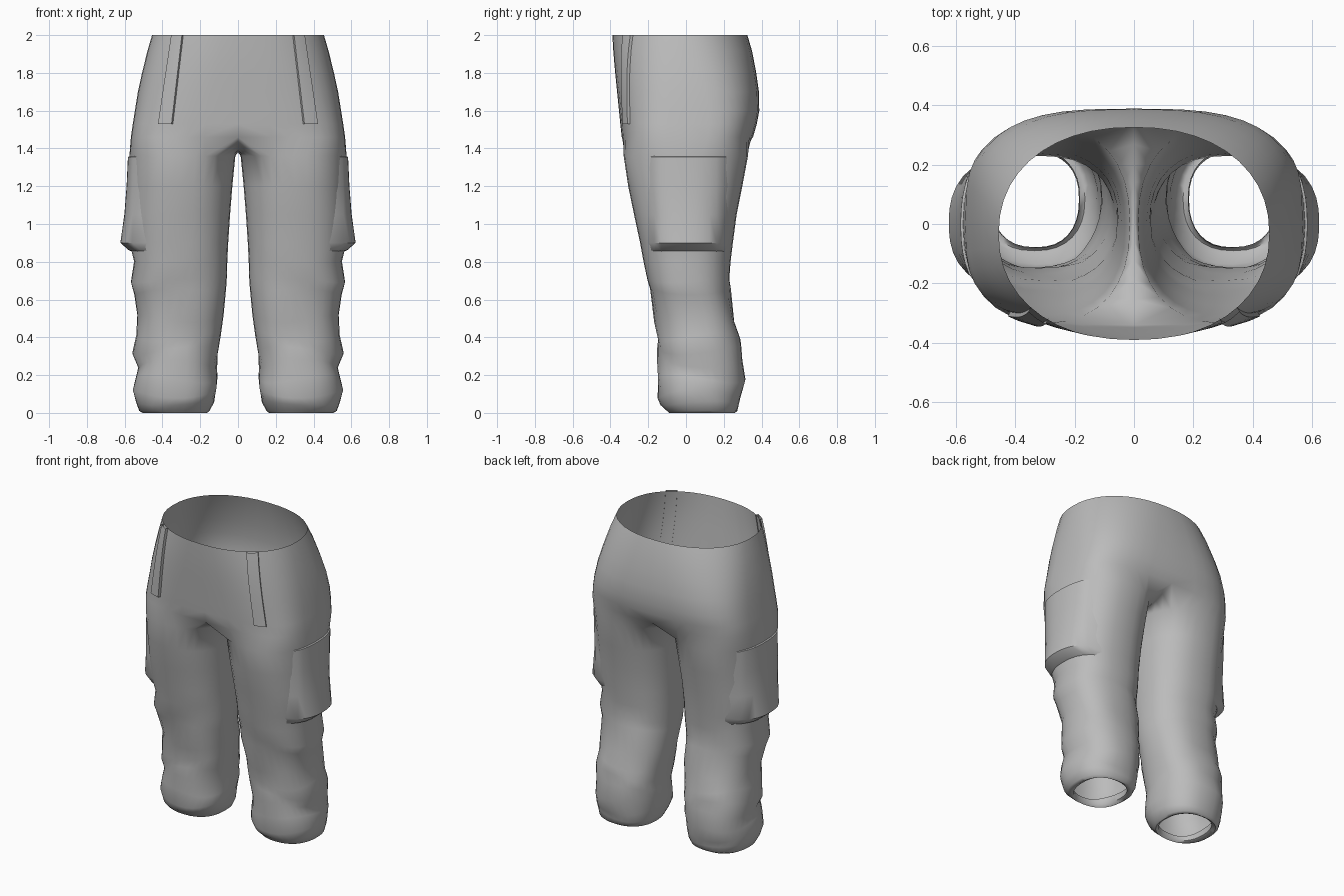
import bpy, bmesh
from math import sin, cos, pi, radians

cube = bpy.data.objects.get("Cube")
if cube:
    bpy.data.objects.remove(cube)

cloth = bpy.data.materials.new("grey cloth")
cloth.use_nodes = True
GREY = (0.5, 0.5, 0.5, 1)
cloth.diffuse_color = GREY
cloth.node_tree.nodes["Principled BSDF"].inputs["Base Color"].default_value = GREY

# Hip sections: height, half width, front y, back y
HIPS = [(2, .455, -.39, .325), (1.915, .48, -.385, .35), (1.8, .508, -.375, .372),
        (1.7, .53, -.365, .386), (1.6, .546, -.355, .388), (1.53, .557, -.348, .375),
        (1.46, .567, -.34, .355)]
# Leg sections: height, inner x, outer x, front y, back y
LEGS = [(1.36, .014, .575, -.33, .328), (1.2, .03, .572, -.306, .298),
        (1.05, .042, .572, -.275, .268), (.9, .052, .575, -.243, .248),
        (.8, .056, .55, -.224, .236), (.7, .062, .57, -.205, .23),
        (.64, .066, .55, -.194, .235), (.5, .078, .537, -.164, .262),
        (.4, .09, .54, -.155, .283), (.33, .1, .555, -.152, .296),
        (.26, .112, .532, -.15, .304), (.18, .11, .545, -.152, .312),
        (.1, .113, .555, -.152, .288), (.05, .125, .54, -.135, .28),
        (.01, .15, .523, -.1, .272), (0, .165, .505, -.09, .258),
        (.012, .185, .48, -.078, .24), (.05, .18, .485, -.08, .245)]
SIDES, OUTER, LEG_POWER = 32, 23, 2.35


def lerp_row(table, z):
    """Section of a table at height z."""
    for a, b in zip(table, table[1:]):
        if b[0] <= z <= a[0]:
            t = (a[0] - z) / (a[0] - b[0])
            return [p + (q - p) * t for p, q in zip(a, b)]
    return table[0]


def hip_power(z):
    """Roundness of the hips: oval at the waist, boxier above the legs."""
    return 2.2 + 2.2 * (2 - z)


def rounded(v, power):
    return abs(v) ** (2 / power) * (1 if v > 0 else -1)


def hip_ring(z, w, front, back):
    """Half ring from the front centre round the side to the back centre."""
    pts = []
    p = hip_power(z)
    for i in range(OUTER):
        a = -pi / 2 + pi * i / (OUTER - 1)
        x = 0 if i in (0, OUTER - 1) else w * rounded(cos(a), p)
        pts.append((x, (front + back) / 2 + (back - front) / 2 * rounded(sin(a), p), z))
    return pts


def leg_ring(z, x0, x1, front, back):
    """Closed leg ring; the lower leg gets slanted cloth folds."""
    pts = []
    fold = max(0, min(1, (.85 - z) / .3)) * min(1, z / .1)
    for i in range(SIDES):
        a = 2 * pi * (i - (OUTER - 1) / 2) / SIDES
        k = 1 + fold * (.018 * sin(3 * a + 24 * z) + .012 * sin(5 * a - 31 * z) - .005)
        x = (x0 + x1) / 2 + (x1 - x0) / 2 * rounded(cos(a), LEG_POWER) * k
        y = (front + back) / 2 + (back - front) / 2 * rounded(sin(a), LEG_POWER) * k
        pts.append((x, y, z + fold * .022 * sin(2 * a + 17 * z)))
    return pts


def finish(name, bm, angle):
    """Mirror the half mesh to the other side and smooth it."""
    bmesh.ops.recalc_face_normals(bm, faces=bm.faces)
    mesh = bpy.data.meshes.new(name)
    bm.to_mesh(mesh)
    bm.free()
    mesh.materials.append(cloth)
    ob = bpy.data.objects.new(name, mesh)
    bpy.context.collection.objects.link(ob)
    mod = ob.modifiers.new("mirror", "MIRROR")
    mod.use_clip = True
    bpy.ops.object.select_all(action="DESELECT")
    ob.select_set(True)
    bpy.context.view_layer.objects.active = ob
    bpy.ops.object.shade_smooth_by_angle(angle=radians(angle))


def skin_rows(bm, rows, closed):
    """Bridge successive rows of vertices with quads."""
    for a, b in zip(rows, rows[1:]):
        n = len(a)
        for i in range(n if closed else n - 1):
            j = (i + 1) % n
            bm.faces.new((a[i], a[j], b[j], b[i]))


# Trousers: hips, crotch seam and legs
bm = bmesh.new()
hips = [[bm.verts.new(p) for p in hip_ring(*row)] for row in HIPS]
skin_rows(bm, hips, False)
seam = []
zc, _, front, back = HIPS[-1]
count = SIDES - OUTER
for i in range(1, count + 1):
    t = i / (count + 1)
    y = back + (front - back) * t
    seam.append(bm.verts.new((0, y * .94, zc - .08 * sin(pi * t) ** .7)))
legs = [hips[-1] + seam]
legs += [[bm.verts.new(p) for p in leg_ring(*row)] for row in LEGS]
skin_rows(bm, legs, True)
finish("trousers", bm, 60)

# Side pockets: shells that flare outward to an overhanging bottom edge
bm = bmesh.new()
rows = []
for z, puff in ((1.362, -.01), (1.355, .008), (1.2, .018), (1.05, .03),
                (.9, .048), (.86, .012), (.85, -.02)):
    _, x0, x1, front, back = lerp_row(LEGS, z)
    row = []
    for i in range(13):
        s = i / 6 - 1
        y = .015 + .22 * s
        v = abs((y - (front + back) / 2) / ((back - front) / 2))
        side = (1 - min(v, .97) ** LEG_POWER) ** (1 / LEG_POWER)
        x = (x0 + x1) / 2 + (x1 - x0) / 2 * side
        edge = -.008 if abs(s) > .99 else puff * (1 - .35 * s ** 4)
        row.append(bm.verts.new((x + edge, y, z)))
    rows.append(row)
skin_rows(bm, rows, False)
finish("side_pockets", bm, 40)

# Front strips: thin raised bands slanting down from the waist
bm = bmesh.new()
rows = []
for i in range(8):
    t = i / 7
    z = 2 - .47 * t
    _, w, front, back = lerp_row(HIPS, z)
    p = hip_power(z)
    xa, xb = .29 + .055 * t, .347 + .07 * t
    row = []
    for x, lift in ((xa, -.004), (xa, .014), ((xa + xb) / 2, .015), (xb, .014), (xb, -.004)):
        c = (1 - (x / w) ** p) ** (1 / p)
        y = (front + back) / 2 - (back - front) / 2 * c
        row.append(bm.verts.new((x + lift * .5, y - lift, z)))
    rows.append(row)
skin_rows(bm, rows, False)
bm.faces.new(rows[-1])
finish("front_strips", bm, 35)
